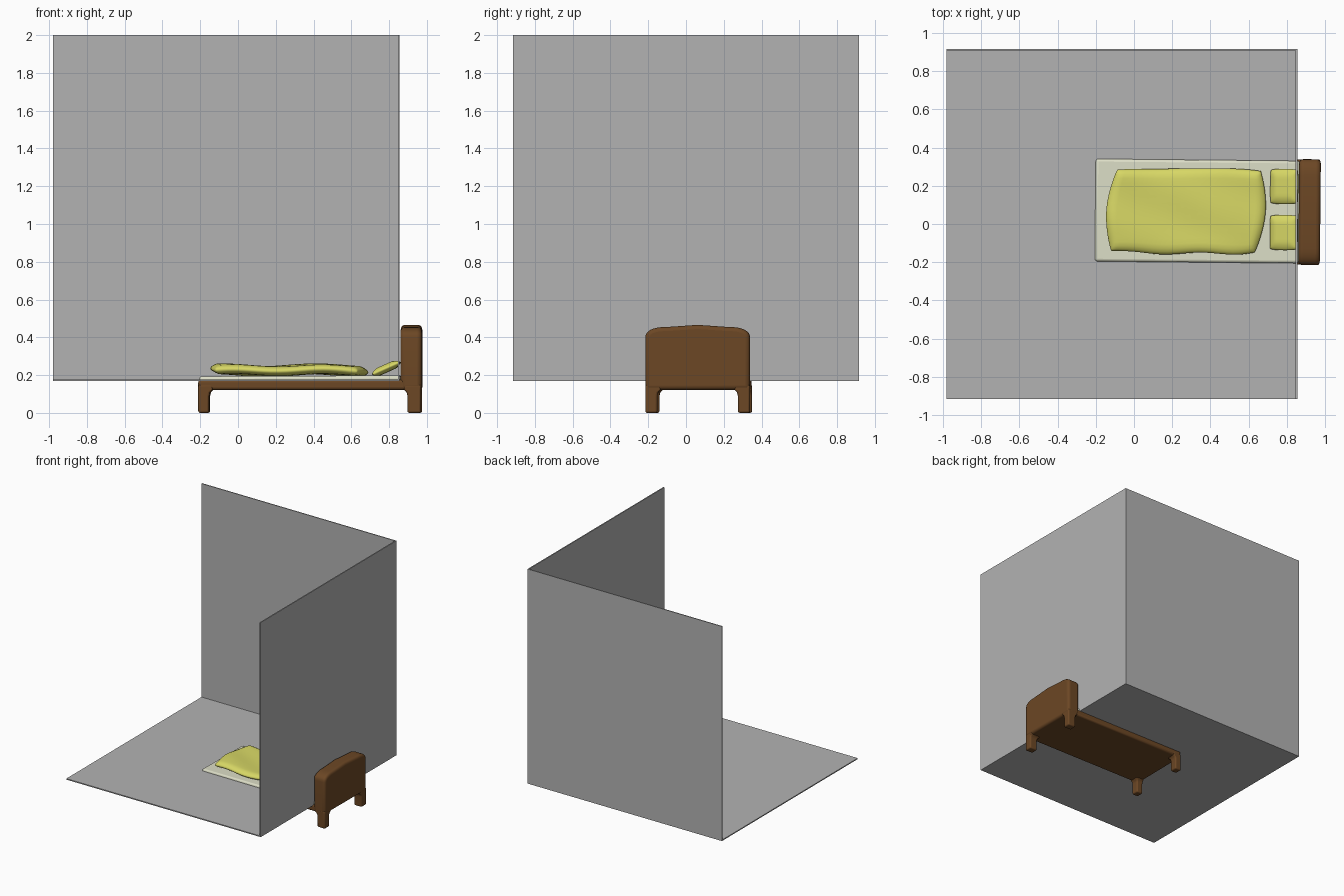
import bpy, bmesh, math
from mathutils import Vector

if "Cube" in bpy.data.objects:
    bpy.data.objects.remove(bpy.data.objects["Cube"])

def material(name, rgb):
    m = bpy.data.materials.new(name)
    m.diffuse_color = (*rgb, 1)
    m.use_nodes = True
    m.node_tree.nodes["Principled BSDF"].inputs["Base Color"].default_value = m.diffuse_color
    return m

GREY = material("wall grey", (0.45, 0.45, 0.45))
BROWN = material("wood brown", (0.15, 0.063, 0.018))
CREAM = material("mattress cream", (0.72, 0.73, 0.57))
YELLOW = material("bedding yellow", (0.68, 0.68, 0.13))

# the bed sits very slightly turned about its own centre
CENTRE = Vector((0.38, 0.067, 0))
TURN = math.radians(-0.55)

def finish(name, bm, mat, bevel=0, segments=3, smooth=True, turned=True):
    bmesh.ops.recalc_face_normals(bm, faces=bm.faces)
    me = bpy.data.meshes.new(name)
    bm.to_mesh(me)
    bm.free()
    ob = bpy.data.objects.new(name, me)
    bpy.context.collection.objects.link(ob)
    me.materials.append(mat)
    if turned:
        ob.location = CENTRE
        ob.rotation_euler.z = TURN
    if bevel:
        b = ob.modifiers.new("round edges", 'BEVEL')
        b.width = bevel
        b.segments = segments
        b.limit_method = 'ANGLE'
        b.angle_limit = math.radians(40)
    if smooth:
        bpy.ops.object.select_all(action='DESELECT')
        ob.select_set(True)
        bpy.context.view_layer.objects.active = ob
        bpy.ops.object.shade_smooth_by_angle(angle=math.radians(50))
    return ob

def box(name, lo, hi, mat, **kw):
    bm = bmesh.new()
    bmesh.ops.create_cube(bm, size=1)
    for v in bm.verts:
        v.co = Vector([(a + b) / 2 + c * (b - a) for a, b, c in zip(lo, hi, v.co)])
    return finish(name, bm, mat, **kw)

# room: floor and two walls
room = dict(smooth=False, turned=False)
box("floor", (-0.98, -0.915, 0.169), (0.855, 0.915, 0.178), GREY, **room)
box("back_wall", (-0.98, 0.907, 0.169), (0.855, 0.915, 2.0), GREY, **room)
box("side_wall", (0.846, -0.915, 0.169), (0.855, 0.915, 2.0), GREY, **room)

# bed frame slab (positions from here on are relative to the bed centre)
box("bed_frame", (-0.588, -0.275, 0.122), (0.55, 0.275, 0.176), BROWN, bevel=0.014)

# legs: flared where they meet the frame
def leg(name, x0, x1, y0, y1, inx, iny):
    bm = bmesh.new()
    rings = []
    for z, flare in ((0.0, 0), (0.09, 0), (0.11, 0.005), (0.123, 0.02), (0.15, 0.02)):
        a0, a1 = (x0, x1 + flare) if inx > 0 else (x0 - flare, x1)
        b0, b1 = (y0, y1 + flare) if iny > 0 else (y0 - flare, y1)
        rings.append([bm.verts.new((x, y, z)) for x, y in
                      ((a0, b0), (a1, b0), (a1, b1), (a0, b1))])
    for r, s in zip(rings, rings[1:]):
        for i in range(4):
            j = (i + 1) % 4
            bm.faces.new((r[i], r[j], s[j], s[i]))
    bm.faces.new(rings[0])
    bm.faces.new(rings[-1])
    finish(name, bm, BROWN, bevel=0.01)

for side, s in (("front", -1), ("back", 1)):
    y0, y1 = sorted((s * 0.277, s * 0.213))
    leg(f"foot_leg_{side}", -0.588, -0.53, y0, y1, 1, -s)
    leg(f"head_leg_{side}", 0.52, 0.592, y0, y1, -1, -s)

# headboard: rounded outline extruded along the bed
outline = [(-0.277, 0.122), (0.277, 0.122)]
for i in range(9):
    a = math.radians(90 * i / 8)
    outline.append((0.157 + 0.12 * math.cos(a) ** 0.8, 0.395 + 0.06 * math.sin(a) ** 0.8))
outline.append((0, 0.466))
outline += [(-y, z) for y, z in reversed(outline[2:-1])]
bm = bmesh.new()
face = bm.faces.new([bm.verts.new((0.482, y, z)) for y, z in outline])
ext = bmesh.ops.extrude_face_region(bm, geom=[face])
bmesh.ops.translate(bm, vec=(0.113, 0, 0),
                    verts=[g for g in ext["geom"] if isinstance(g, bmesh.types.BMVert)])
finish("headboard", bm, BROWN, bevel=0.022, segments=4)

# mattress, rising a touch toward the head
mattress = box("mattress", (-0.582, -0.268, 0.164), (0.485, 0.268, 0.196), CREAM,
               bevel=0.014)
mattress.rotation_euler.y = math.radians(-0.25)

# soft bedding: closed cushion from two puffed grids sharing a rim
def cushion(name, size, thick, shape, nx=30, ny=18):
    bm = bmesh.new()
    top, bot = {}, {}
    for i in range(nx + 1):
        for j in range(ny + 1):
            # cosine spacing crowds the rows toward the rounded rim
            u = math.sin(math.pi / 2 * (2 * i / nx - 1))
            v = math.sin(math.pi / 2 * (2 * j / ny - 1))
            k = 0.045 * (u * v) ** 4            # soften corners
            du = min(1 - abs(u), 1) * size[0] / 2
            dv = min(1 - abs(v), 1) * size[1] / 2
            puff = thick / 2 * min(1, (min(du, dv) / 0.035)) ** 0.5
            x, y = u * size[0] / 2 * (1 - k), v * size[1] / 2 * (1 - k)
            rim = i in (0, nx) or j in (0, ny)
            top[i, j] = bm.verts.new(shape(u, v, x, y, puff))
            bot[i, j] = top[i, j] if rim else bm.verts.new(shape(u, v, x, y, -puff))
    for i in range(nx):
        for j in range(ny):
            q = ((i, j), (i + 1, j), (i + 1, j + 1), (i, j + 1))
            for g in (top, bot):
                vs = [g[c] for c in q]
                if not bm.faces.get(vs):
                    bm.faces.new(vs)
    return finish(name, bm, YELLOW)

def duvet_shape(u, v, x, y, h):
    wave = 0.008 * math.cos(x * 12 + 4.6 + v) + 0.003 * math.sin(v * 5 + x * 9)
    px = x - 0.108 + 0.014 * v + 0.012 * math.cos(v * 3) * u
    py = y + (0.006 * math.sin(x * 16) if v < 0 else 0.003 * math.sin(x * 8)) * abs(v)
    return (px, py, 0.226 + wave + h)

cushion("duvet", (0.81, 0.445), 0.05, duvet_shape)

# two pillows leaning on the headboard
def pillow_shape(yc):
    tilt = math.radians(24)
    def shape(u, v, x, y, h):
        y *= 1 - 0.05 * (1 - v * v) - 0.03 * u * u
        return (0.405 + x * math.cos(tilt) - h * math.sin(tilt), yc + y,
                0.236 + x * math.sin(tilt) + h * math.cos(tilt))
    return shape

for side, yc in (("front", -0.108), ("back", 0.133)):
    cushion(f"pillow_{side}", (0.16, 0.185), 0.042, pillow_shape(yc), 16, 16)
